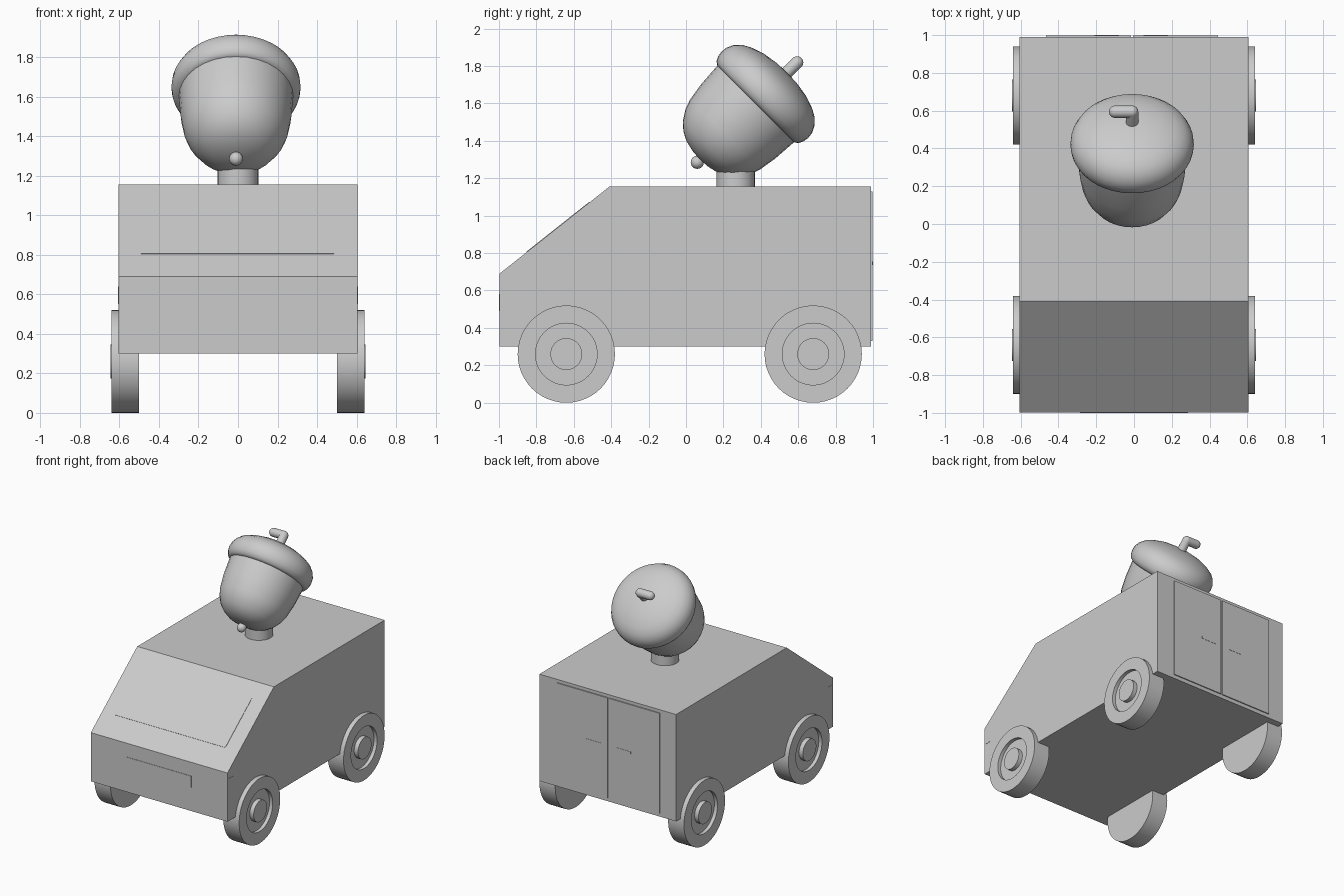
import bpy, bmesh, math
from mathutils import Vector, Matrix

if "Cube" in bpy.data.objects:
    bpy.data.objects.remove(bpy.data.objects["Cube"])


def make_object(name, bm, smooth=False):
    bmesh.ops.recalc_face_normals(bm, faces=bm.faces)
    me = bpy.data.meshes.new(name)
    bm.to_mesh(me)
    bm.free()
    ob = bpy.data.objects.new(name, me)
    bpy.context.collection.objects.link(ob)
    if smooth:
        bpy.ops.object.select_all(action='DESELECT')
        ob.select_set(True)
        bpy.context.view_layer.objects.active = ob
        bpy.ops.object.shade_smooth_by_angle(angle=math.radians(40))
    return ob


def box(name, x, y, z, matrix=None):
    bm = bmesh.new()
    bmesh.ops.create_cube(bm, size=1)
    for v in bm.verts:
        for i, (a, b) in enumerate((x, y, z)):
            v.co[i] = (a + b) / 2 + v.co[i] * (b - a)
    if matrix:
        bm.transform(matrix)
    return make_object(name, bm)


def lathe(name, profile, matrix, segments=32):
    """Spin (radius, height) points around z, then place with matrix."""
    bm = bmesh.new()
    vs = [bm.verts.new((r, 0, h)) for r, h in profile]
    es = [bm.edges.new(p) for p in zip(vs, vs[1:])]
    bmesh.ops.spin(bm, geom=vs + es, cent=(0, 0, 0), axis=(0, 0, 1),
                   angle=math.tau, steps=segments, use_duplicate=False)
    bmesh.ops.remove_doubles(bm, verts=bm.verts, dist=1e-4)
    bm.transform(matrix)
    return make_object(name, bm, True)


# Van body: side profile extruded across the width
W = 0.605
bm = bmesh.new()
outline = [(-0.997, 0.30), (-0.997, 0.69), (-0.41, 1.155), (0.99, 1.155), (0.99, 0.30)]
face = bm.faces.new([bm.verts.new((-W, y, z)) for y, z in outline])
ext = bmesh.ops.extrude_face_region(bm, geom=[face])
bmesh.ops.translate(bm, vec=(2 * W, 0, 0),
                    verts=[g for g in ext["geom"] if isinstance(g, bmesh.types.BMVert)])
make_object("van_body", bm)

# Thin windscreen lying on the sloped front
slope = math.atan2(0.465, 0.587)
on_slope = Matrix.Translation((0, -0.997, 0.69)) @ Matrix.Rotation(slope, 4, 'X')
box("windscreen", (-0.49, 0.485), (0.185, 0.615), (-0.003, 0.003), on_slope)

# Grille, side markers and rear doors
box("grille", (-0.285, 0.285), (-1.0, -0.99), (0.49, 0.58))
for side, s in (("left", -1), ("right", 1)):
    box(side + "_marker", sorted((s * 0.60, s * 0.607)), (-0.98, -0.93), (0.55, 0.64))
for side, x0, x1, h0, h1 in (("left", -0.465, -0.016, -0.21, -0.08),
                             ("right", -0.004, 0.445, 0.05, 0.18)):
    box(side + "_rear_door", (x0, x1), (0.985, 0.998), (0.33, 1.13))
    box(side + "_door_handle", (h0, h1), (0.99, 1.0), (0.735, 0.755))

# Wheels with recessed rims and raised hubs
wheel = [(0, 0.50), (0.26, 0.50), (0.26, 0.64), (0.165, 0.64),
         (0.165, 0.612), (0.085, 0.612), (0.085, 0.646), (0, 0.646)]
for end, y in (("front", -0.64), ("rear", 0.68)):
    for side, s in (("left", -1), ("right", 1)):
        m = Matrix.Translation((0, y, 0.26)) @ Matrix.Rotation(s * math.pi / 2, 4, 'Y')
        lathe(f"{end}_{side}_wheel", wheel, m, 48)

# Roof post
lathe("roof_post", [(0, 0), (0.103, 0), (0.103, 0.16), (0, 0.16)],
      Matrix.Translation((0, 0.265, 1.14)))

# Acorn, leaning back 45 degrees; local origin is the middle of the cap rim
tilt = Matrix.Translation((-0.01, 0.375, 1.60)) @ Matrix.Rotation(-math.pi / 4, 4, 'X')
lathe("acorn_nut", [(0, -0.425), (0.06, -0.42), (0.124, -0.405), (0.17, -0.38),
                    (0.21, -0.345), (0.245, -0.29), (0.264, -0.237),
                    (0.28, -0.14), (0.29, 0.0), (0.29, 0.02), (0, 0.02)], tilt)
lathe("acorn_cap", [(0, 0.0), (0.29, -0.003), (0.31, 0.01), (0.322, 0.035), (0.327, 0.065),
                    (0.323, 0.1), (0.305, 0.137), (0.275, 0.168), (0.23, 0.193),
                    (0.16, 0.217), (0.08, 0.23), (0, 0.234)], tilt, 40)

# Acorn tip
bm = bmesh.new()
bmesh.ops.create_uvsphere(bm, u_segments=20, v_segments=12, radius=0.035)
bm.transform(tilt @ Matrix.Translation((0, 0, -0.445)))
make_object("acorn_tip", bm, True)

# Bent stem: two round-ended rods meeting at the elbow
R = 0.033


def rod(name, length, matrix):
    cap = [(R * math.sin(a * math.pi / 12), R * math.cos(a * math.pi / 12)) for a in range(7)]
    lathe(name, [(0, 0), (R, 0)] + [(r, length + h) for r, h in reversed(cap)], matrix, 20)


rod("stem_base", 0.13, tilt @ Matrix.Translation((0, 0, 0.18)))
rod("stem_tip", 0.09, tilt @ Matrix.Translation((0, 0, 0.31)) @ Matrix.Rotation(-math.pi / 2, 4, 'Y'))
